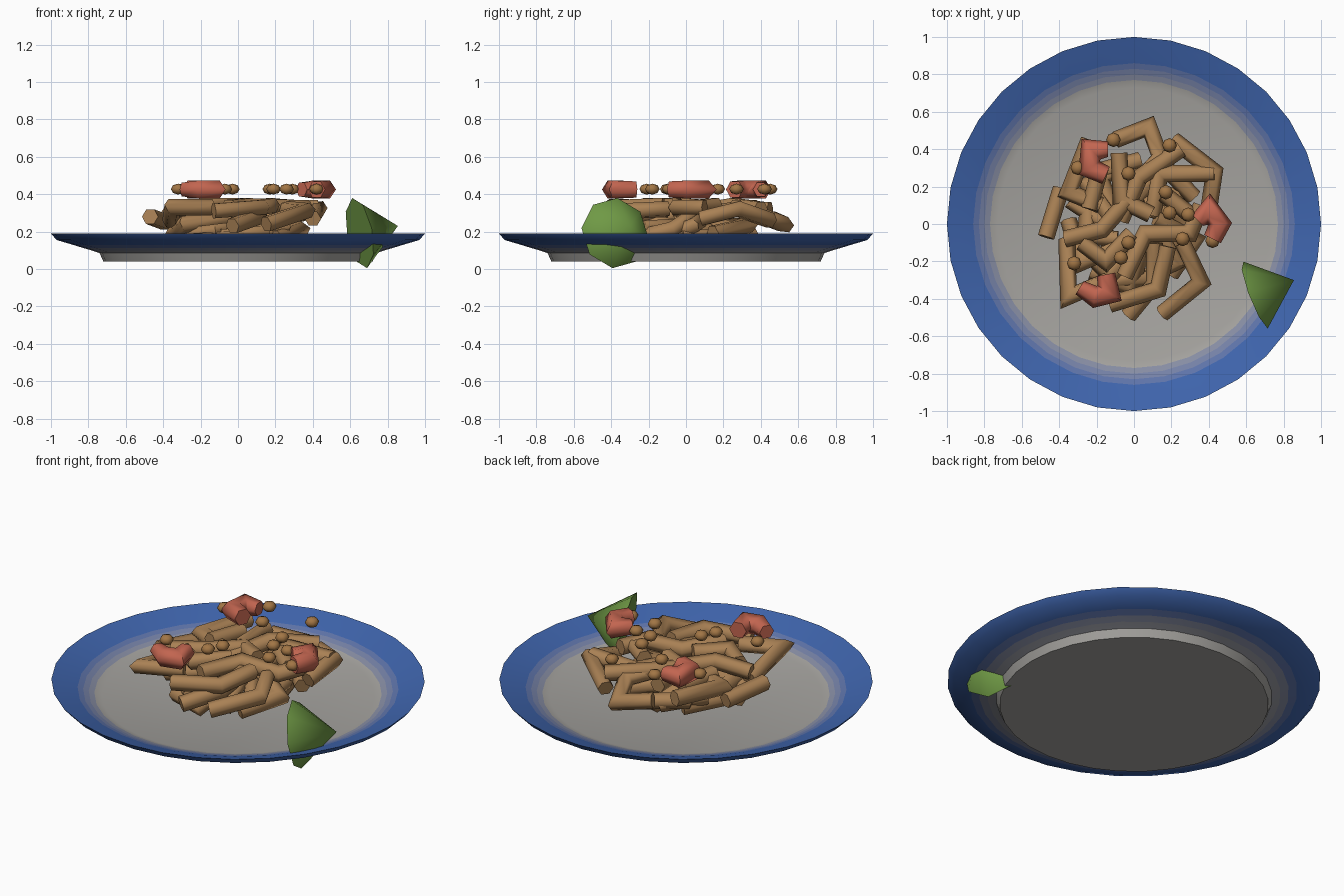
import bpy, bmesh, math, random
from mathutils import Vector

if "Cube" in bpy.data.objects:
    bpy.data.objects.remove(bpy.data.objects["Cube"])

random.seed(4)


def material(name, rgb):
    m = bpy.data.materials.new(name)
    m.diffuse_color = (*rgb, 1)
    m.use_nodes = True
    m.node_tree.nodes["Principled BSDF"].inputs["Base Color"].default_value = m.diffuse_color
    return m


def finish(name, bm, mats, angle=65):
    bmesh.ops.recalc_face_normals(bm, faces=bm.faces)
    me = bpy.data.meshes.new(name)
    bm.to_mesh(me)
    bm.free()
    ob = bpy.data.objects.new(name, me)
    bpy.context.collection.objects.link(ob)
    for m in mats:
        me.materials.append(m)
    bpy.ops.object.select_all(action='DESELECT')
    ob.select_set(True)
    bpy.context.view_layer.objects.active = ob
    bpy.ops.object.shade_smooth_by_angle(angle=math.radians(angle))
    return ob


def tube(bm, pts, radii, sides=6):
    """Mitred tube with closed ends along a polyline."""
    pts = [Vector(p) for p in pts]
    dirs = [(b - a).normalized() for a, b in zip(pts, pts[1:])]
    u = dirs[0].cross(Vector((0, 0, 1))).normalized()
    v = u.cross(dirs[0])
    offs = [u * math.cos(k * math.tau / sides) + v * math.sin(k * math.tau / sides)
            for k in range(sides)]
    rings = []
    for i, p in enumerate(pts):
        if 0 < i < len(dirs):
            n = dirs[i - 1] + dirs[i]
            offs = [o - dirs[i - 1] * (o.dot(n) / dirs[i - 1].dot(n)) for o in offs]
        elif i:
            offs = [o - dirs[-1] * o.dot(dirs[-1]) for o in offs]
        rings.append([bm.verts.new(p + o * radii[i]) for o in offs])
        if 0 < i < len(dirs):
            # square the section up again for the next segment
            offs = [o - dirs[i] * o.dot(dirs[i]) for o in offs]
    for a, b in zip(rings, rings[1:]):
        for k in range(sides):
            j = (k + 1) % sides
            bm.faces.new((a[k], a[j], b[j], b[k]))
    bm.faces.new(rings[0][::-1])
    bm.faces.new(rings[-1])


# Plate: 32-sided lathe, grey centre blending into a blue rim
grey, blue = (.38, .37, .35), (.05, .13, .42)
STEPS = 6
plate_mats = [material(f"plate_glaze_{i}",
                       [g + (b - g) * i / (STEPS - 1) for g, b in zip(grey, blue)])
              for i in range(STEPS)]
profile = [(.72, .04), (.74, .085), (.785, .1), (.83, .113), (.875, .127), (.97, .155),
           (1, .19), (.97, .18), (.89, .155), (.86, .144), (.83, .134), (.80, .123),
           (.77, .113), (.73, .1)]
bm = bmesh.new()
rings = [[bm.verts.new((r * math.sin(k * math.tau / 32), r * math.cos(k * math.tau / 32), z))
          for k in range(32)] for r, z in profile]
for (ra, _), (rb, _), a, b in zip(profile, profile[1:], rings, rings[1:]):
    t = min(1, max(0, ((ra + rb) / 2 - .74) / .14))
    for k in range(32):
        f = bm.faces.new((a[k], a[k - 1], b[k - 1], b[k]))
        f.material_index = round(t * (STEPS - 1))
bm.faces.new(rings[0])
bm.faces.new(rings[-1])
finish("plate", bm, plate_mats, 40)

# Noodles: bent strands (x, y, z)
strands = [
    [(-.10, .45, .27), (.08, .52, .24), (.14, .36, .30), (.03, .24, .33)],
    [(-.24, .45, .32), (-.35, .17, .31), (-.18, .10, .30)],
    [(-.39, .19, .25), (-.47, -.07, .28)],
    [(.21, .45, .26), (.43, .28, .32), (.40, .08, .27)],
    [(.43, .27, .33), (.14, .27, .32), (.10, .05, .28)],
    [(.25, .40, .32), (.03, .25, .34), (-.07, .02, .30)],
    [(.15, -.48, .24), (.36, -.31, .31), (.26, -.10, .32)],
    [(-.03, -.49, .23), (.11, -.32, .28), (.11, -.10, .31)],
    [(-.13, -.43, .31), (.13, -.35, .33), (.18, -.12, .34)],
    [(-.36, -.08, .26), (-.35, -.39, .33), (-.14, -.30, .33)],
    [(-.37, -.08, .31), (-.17, -.03, .34), (-.04, .12, .33)],
    [(-.28, -.10, .33), (-.15, -.20, .34), (-.01, -.05, .34)],
    [(-.08, .38, .33), (-.07, .13, .33), (.09, .05, .33)],
    [(-.05, -.28, .33), (.06, -.05, .34), (.30, -.05, .33), (.36, .10, .33)],
    [(-.18, .30, .32), (-.24, .08, .33)],
    [(.16, .16, .34), (.30, .05, .33)],
]
# Lower strands filling the heap
for i in range(14):
    a = i * math.tau / 14 + random.uniform(-.15, .15)
    r = random.uniform(.26, .36)
    strands.append([(r * math.cos(a), r * math.sin(a), random.uniform(.15, .20)),
                    (r * math.cos(a + .7), r * math.sin(a + .7), random.uniform(.16, .25)),
                    (.12 * math.cos(a + 1.2), .12 * math.sin(a + 1.2), random.uniform(.2, .29))])
noodle = material("noodle", (.40, .22, .09))
bm = bmesh.new()
for s in strands:
    tube(bm, s, [.045] * len(s))
finish("noodles", bm, [noodle])

# Prawns: short curled tubes lying on the heap
shrimp = material("prawn", (.54, .13, .08))
curls = [[(.34, .02), (.40, .08), (.46, .0), (.42, -.08)],
         [(-.14, .40), (-.23, .40), (-.24, .30), (-.15, .26)],
         [(-.29, -.34), (-.21, -.39), (-.13, -.37), (-.15, -.27)]]
for i, c in enumerate(curls):
    bm = bmesh.new()
    tube(bm, [(x, y, .425) for x, y in c], [.042, .055, .055, .05])
    finish(f"prawn_{i + 1}", bm, [shrimp])

# Peanut pieces: small squashed balls
nut = material("peanut", (.36, .18, .06))
spots = [(-.11, .45), (.19, .42), (-.30, .30), (-.03, .27), (.17, .17), (.19, .06),
         (.29, .05), (.26, -.08), (-.03, -.10), (-.07, -.18), (-.32, -.21), (.42, -.09)]
bm = bmesh.new()
for x, y in spots:
    made = bmesh.ops.create_uvsphere(bm, u_segments=8, v_segments=4, radius=.039)["verts"]
    for v in made:
        v.co = Vector((v.co.x + x, v.co.y + y, v.co.z * .75 + .427))
finish("peanuts", bm, [nut])

# Lime wedge: eight-sided cone on its side, cutting through the rim
lime = material("lime", (.16, .32, .06))
centre, tip = Vector((.65, -.38, .192)), Vector((.855, -.30, .23))
axis = (tip - centre).normalized()
u = axis.cross(Vector((0, 0, 1))).normalized()
v = u.cross(axis)
bm = bmesh.new()
ring = []
for k in range(8):
    a = k * math.tau / 8 + math.radians(8)
    ring.append(bm.verts.new(centre + (u * math.cos(a) + v * math.sin(a)) * .192))
top = bm.verts.new(tip)
for k in range(8):
    bm.faces.new((ring[k - 1], ring[k], top))
bm.faces.new(ring)
finish("lime_wedge", bm, [lime], 50)
